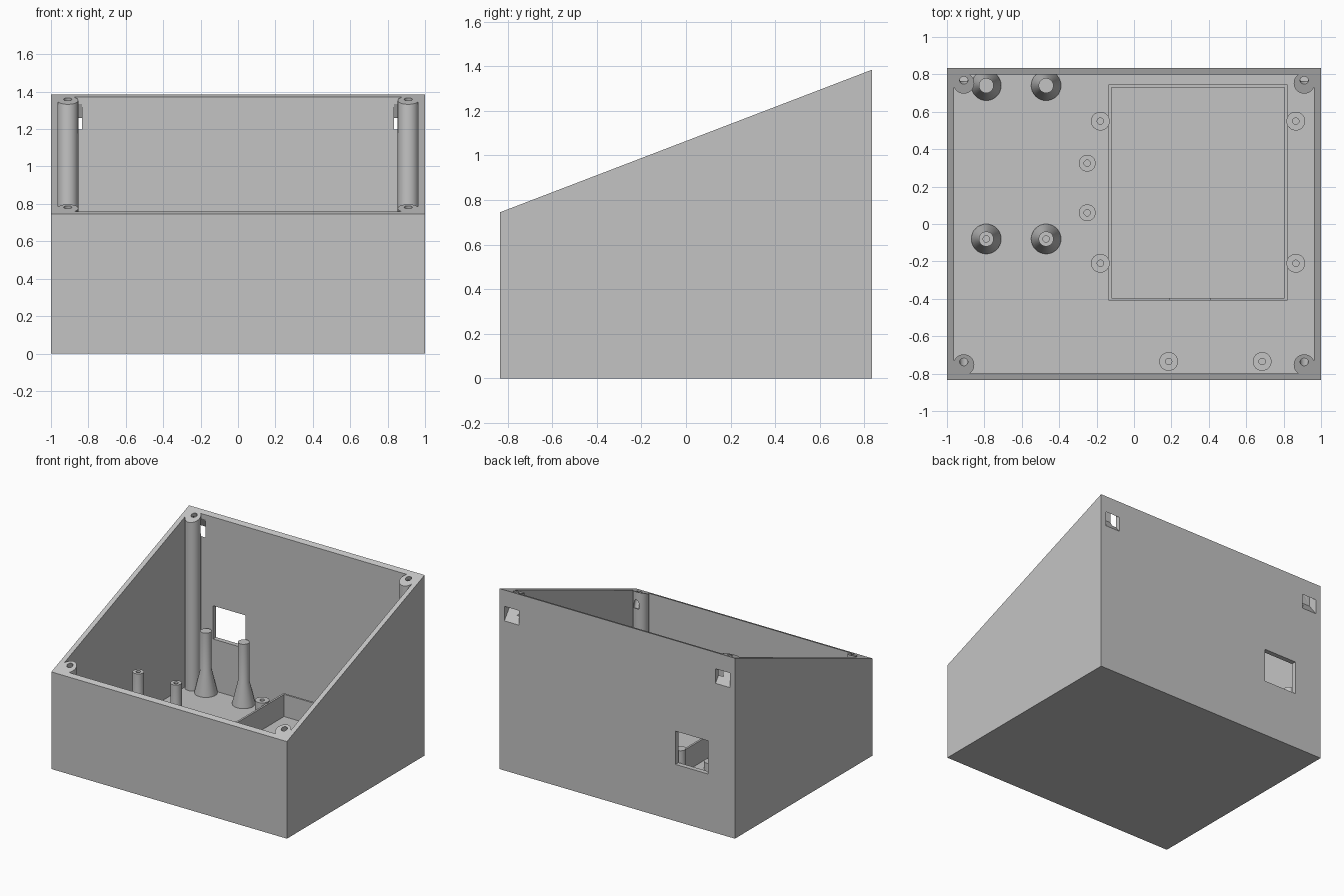
import bpy, bmesh, math
from mathutils import Matrix, Vector

if "Cube" in bpy.data.objects:
    bpy.data.objects.remove(bpy.data.objects["Cube"])

GREY = bpy.data.materials.new("light_grey_plastic")
GREY.use_nodes = True
GREY.diffuse_color = (0.55, 0.55, 0.55, 1)
GREY.node_tree.nodes["Principled BSDF"].inputs["Base Color"].default_value = (0.55, 0.55, 0.55, 1)

HX, HY, WALL, FLOOR = 1.0, 0.835, 0.037, 0.04
FRONT_H, BACK_H = 0.745, 1.385
SLOPE = (BACK_H - FRONT_H) / (2 * HY)


def rim(y):
    """Height of the sloping rim at depth y."""
    return FRONT_H + SLOPE * (y + HY)


def finish(bm, name, smooth=False):
    bmesh.ops.recalc_face_normals(bm, faces=bm.faces)
    mesh = bpy.data.meshes.new(name)
    bm.to_mesh(mesh)
    bm.free()
    mesh.materials.append(GREY)
    obj = bpy.data.objects.new(name, mesh)
    bpy.context.collection.objects.link(obj)
    if smooth:
        select(obj)
        bpy.ops.object.shade_smooth_by_angle(angle=math.radians(35))
    return obj


def select(obj):
    bpy.ops.object.select_all(action="DESELECT")
    obj.select_set(True)
    bpy.context.view_layer.objects.active = obj


def prism(name, points, push, smooth=False, top=None):
    """Extrude a closed outline; top optionally gives the end height by depth."""
    bm = bmesh.new()
    face = bm.faces.new([bm.verts.new(p) for p in points])
    out = bmesh.ops.extrude_face_region(bm, geom=[face])
    for v in out["geom"]:
        if isinstance(v, bmesh.types.BMVert):
            v.co += Vector(push)
            if top:
                v.co.z = top(v.co.y)
    # the starting face is kept as the closing cap
    if not face.is_valid or len(face.link_loops if hasattr(face, "link_loops") else face.loops) == 0:
        bmesh.ops.holes_fill(bm, edges=bm.edges)
    bmesh.ops.holes_fill(bm, edges=[e for e in bm.edges if e.is_boundary])
    return finish(bm, name, smooth)


def box(name, x0, x1, y0, y1, z0, z1):
    return prism(name, [(x0, y0, z0), (x1, y0, z0), (x1, y1, z0), (x0, y1, z0)], (0, 0, z1 - z0))


def lathe(name, profile, x, y, sides=32):
    bm = bmesh.new()
    verts = [bm.verts.new((r, 0, z)) for r, z in profile]
    edges = [bm.edges.new(pair) for pair in zip(verts, verts[1:])]
    bmesh.ops.spin(bm, geom=verts + edges, cent=(0, 0, 0), axis=(0, 0, 1),
                   angle=math.tau, steps=sides)
    bmesh.ops.remove_doubles(bm, verts=bm.verts, dist=0.0005)
    bmesh.ops.translate(bm, verts=bm.verts, vec=(x, y, 0))
    return finish(bm, name, True)


def cut(obj, cutters):
    for cutter in cutters:
        cutter.hide_render = True
        mod = obj.modifiers.new("cut", "BOOLEAN")
        mod.operation, mod.solver, mod.object = "DIFFERENCE", "EXACT", cutter
        select(obj)
        bpy.ops.object.modifier_apply(modifier=mod.name)


def discard(cutters):
    for cutter in cutters:
        bpy.data.objects.remove(cutter)


# Sloping case, hollowed from above
side = [(-HX, -HY, 0), (-HX, HY, 0), (-HX, HY, BACK_H), (-HX, -HY, FRONT_H)]
case = prism("case", side, (2 * HX, 0, 0))
hollow = box("hollow_cutter", -HX + WALL, HX - WALL, -HY + WALL, HY - WALL, FLOOR, 2)
# Rear port and the two angled slots behind the rear posts
port = box("port_cutter", -0.77, -0.495, HY - 0.1, HY + 0.1, 0.435, 0.69)
slot_side = [(0.86, 1.115), (0.86, 1.21), (0.797, 1.335), (0.765, 1.335), (0.765, 1.24)]
slots = [prism("slot_cutter", [(x, y, z) for y, z in slot_side], (0.122, 0, 0))
         for x in (-0.957, 0.835)]
cut(case, [hollow, port] + slots)

# Corner screw posts: round inside, squared into the corner, flush with the rim
R = 0.056
for sx, xname in ((-1, "right"), (1, "left")):
    for sy, yname in ((-1, "front"), (1, "back")):
        cx, cy = 0.91 * sx, 0.753 * sy
        arc = [math.radians(90 + 270 * i / 24) for i in range(25)]
        outline = [(cx + sx * R * math.cos(a), cy + sy * R * math.sin(a), FLOOR / 2) for a in arc]
        outline.append((cx + sx * R, cy + sy * R, FLOOR / 2))
        post = prism(f"{yname}_{xname}_post", outline, (0, 0, 1), top=rim)
        # Screw hole square to the sloping rim
        hy = cy + 0.015
        bm = bmesh.new()
        bmesh.ops.create_cone(bm, cap_ends=True, segments=24, radius1=0.022, radius2=0.022, depth=0.24)
        bm.transform(Matrix.Translation((cx, hy, rim(hy))) @ Matrix.Rotation(math.atan(SLOPE), 4, "X"))
        hole = finish(bm, "screw_cutter")
        cut(post, [hole] + (slots if sy > 0 else []))
        discard([hole])
        select(post)
        bpy.ops.object.shade_smooth_by_angle(angle=math.radians(35))
discard([hollow, port] + slots)

# Tall board pillars with flared feet; the front pair is bored
Z0 = FLOOR - 0.01
for x in (-0.79, -0.47):
    flare = [(0, Z0), (0.08, Z0), (0.08, FLOOR + 0.01), (0.04, 0.22), (0.04, 0.515)]
    lathe("back_pillar", flare + [(0, 0.515)], x, 0.74)
    lathe("front_pillar", flare + [(0.017, 0.515), (0.017, 0.4), (0, 0.4)], x, -0.08)

# Short bored standoffs
STANDOFFS = [(-0.18, 0.55, 0.22), (-0.18, -0.21, 0.22), (0.865, 0.55, 0.22), (0.865, -0.21, 0.22),
             (-0.25, 0.325, 0.1), (-0.25, 0.06, 0.1), (0.185, -0.735, 0.1), (0.685, -0.735, 0.1)]
for x, y, top in STANDOFFS:
    r = 0.05 if abs(x + 0.25) > 0.01 else 0.045
    lathe("standoff", [(0, Z0), (r, Z0), (r, top), (0.017, top), (0.017, 0.06), (0, 0.06)], x, y)

# Low tray walls on the floor, the front one notched
TX0, TX1, TY0, TY1, TH, T = -0.135, 0.82, -0.41, 0.745, 0.21, 0.015
tray = box("tray_walls", TX0, TX1, TY0, TY1, Z0, TH)
tray_cutters = [box("tray_cutter", TX0 + T, TX1 - T, TY0 + T, TY1 - T, -0.1, 1),
                box("notch_cutter", 0.19, 0.41, TY0 - 0.1, TY0 + 0.1, 0.11, 1)]
cut(tray, tray_cutters)
discard(tray_cutters)
